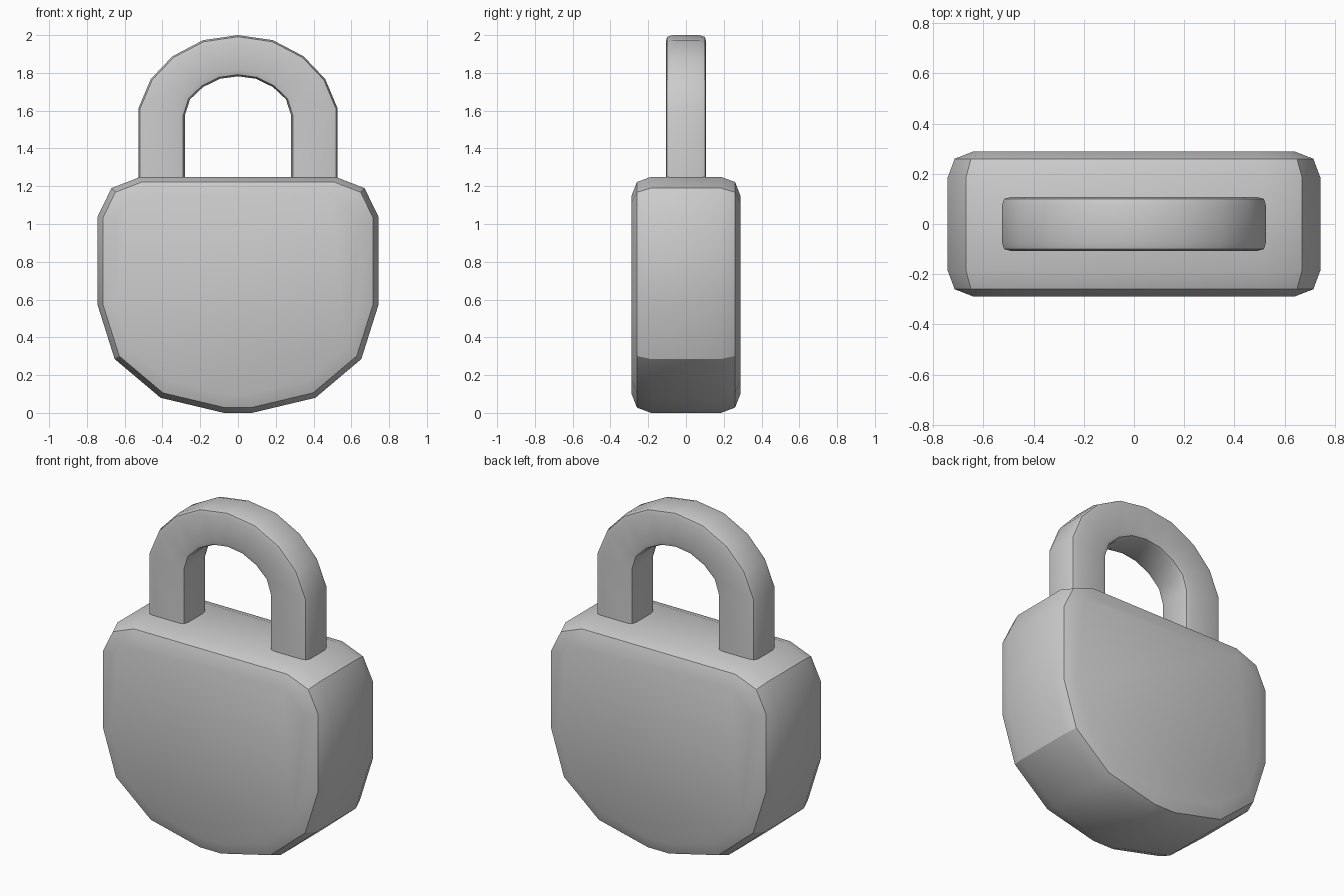
import bpy
from mathutils import Vector

if "Cube" in bpy.data.objects:
    bpy.data.objects.remove(bpy.data.objects["Cube"])


def mirrored(half):
    """Complete a half outline (x >= 0) with its mirror image."""
    return half + [(-x, z) for x, z in reversed(half) if x > 0]


def inset(outline, d):
    """Offset a counter-clockwise closed outline inwards by d, with mitred corners."""
    pts = [Vector(p) for p in outline]
    result = []
    for i, p in enumerate(pts):
        a = (p - pts[i - 1]).normalized()
        b = (pts[(i + 1) % len(pts)] - p).normalized()
        na, nb = Vector((-a.y, a.x)), Vector((-b.y, b.x))
        result.append(p + (na + nb) * d / (1 + na.dot(nb)))
    return result


def loft(name, rings):
    """Skin closed rings of equal length and cap both ends."""
    n = len(rings[0])
    faces = [(k * n + i, k * n + (i + 1) % n, (k + 1) * n + (i + 1) % n, (k + 1) * n + i)
             for k in range(len(rings) - 1) for i in range(n)]
    faces.append(tuple(reversed(range(n))))
    faces.append(tuple(range((len(rings) - 1) * n, len(rings) * n)))
    mesh = bpy.data.meshes.new(name)
    mesh.from_pydata([v for r in rings for v in r], [], faces)
    obj = bpy.data.objects.new(name, mesh)
    bpy.context.collection.objects.link(obj)
    bpy.ops.object.select_all(action='DESELECT')
    obj.select_set(True)
    bpy.context.view_layer.objects.active = obj
    bpy.ops.object.mode_set(mode='EDIT')
    bpy.ops.mesh.select_all(action='SELECT')
    bpy.ops.mesh.normals_make_consistent(inside=False)
    bpy.ops.object.mode_set(mode='OBJECT')
    bpy.ops.object.shade_smooth_by_angle()
    return obj


# Lock body: faceted outline with two-step rounded rims front and back
outline = mirrored([(0.074, 0.0), (0.41, 0.08), (0.653, 0.285), (0.743, 0.57),
                    (0.743, 1.04), (0.67, 1.19), (0.515, 1.25)])
rim = [(-0.288, 0.1), (-0.26, 0.028), (-0.185, 0.0)]
rim += [(-y, d) for y, d in reversed(rim)]
loft("lock_body", [[(p.x, y, p.y) for p in inset(outline, d)] for y, d in rim])

# Shackle: rounded section swept between the outer and inner arch lines
half_outer = [(0.527, 1.2), (0.527, 1.613), (0.462, 1.767), (0.347, 1.888), (0.185, 1.973), (0, 2.0)]
half_inner = [(0.281, 1.2), (0.281, 1.576), (0.254, 1.66), (0.185, 1.725), (0.095, 1.769), (0, 1.782)]
corner = [(0.0, 0.07), (0.009, 0.1), (0.035, 0.107)]
rings = []
for o, i in zip(mirrored(half_outer), mirrored(half_inner)):
    o, i = Vector(o), Vector(i)
    across = (i - o).normalized()
    front = [o + across * d for d, y in corner] + [i - across * d for d, y in reversed(corner)]
    depth = [y for d, y in corner] + [y for d, y in reversed(corner)]
    ring = [(p.x, -y, p.y) for p, y in zip(front, depth)]
    rings.append(ring + [(x, -y, z) for x, y, z in reversed(ring)])
loft("shackle", rings)
